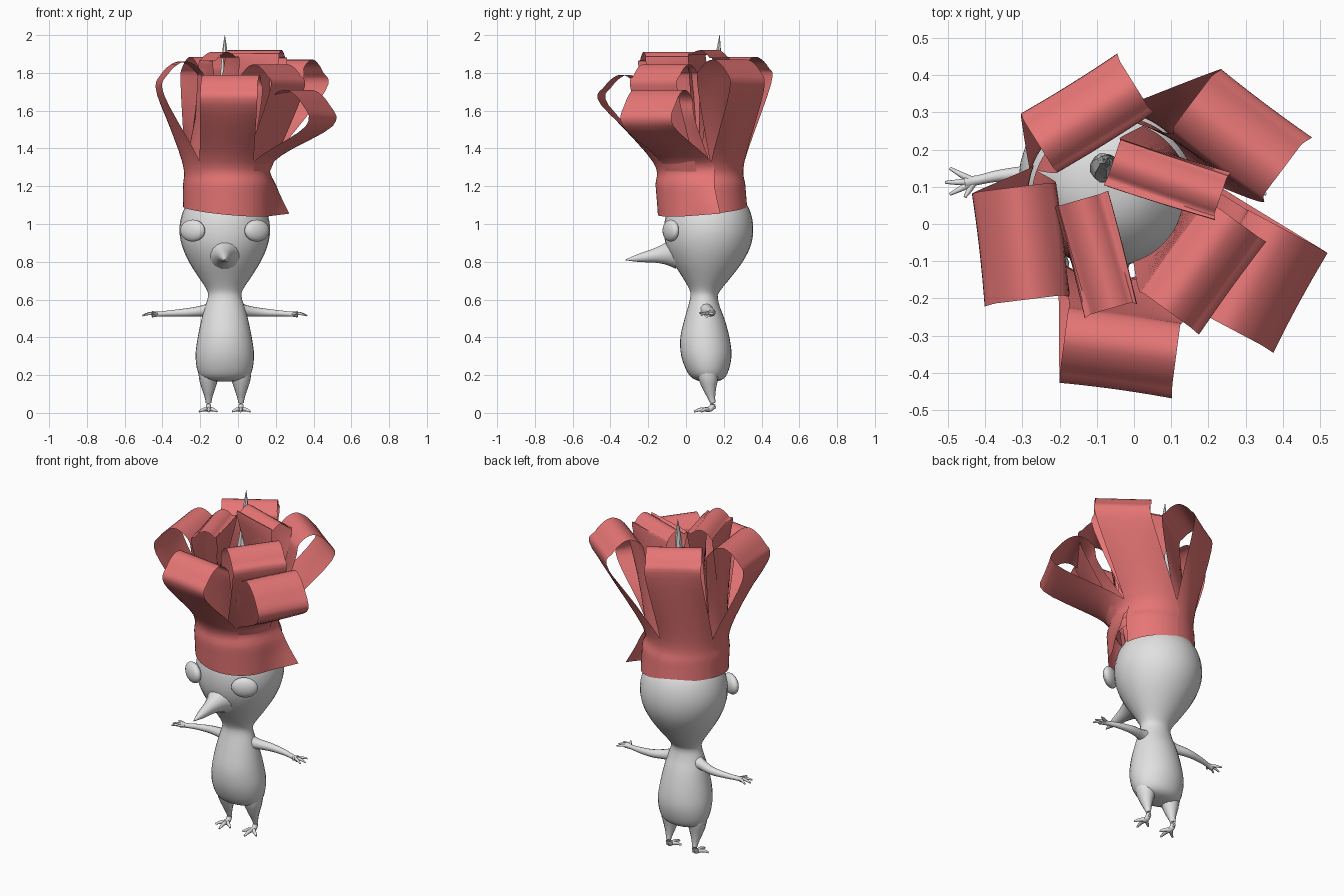
import bpy, bmesh, math
from mathutils import Vector, Matrix

if "Cube" in bpy.data.objects:
    bpy.data.objects.remove(bpy.data.objects["Cube"])

CX, CY = -0.07, 0.12


def material(name, rgb):
    m = bpy.data.materials.new(name)
    m.diffuse_color = (*rgb, 1)
    m.use_nodes = True
    m.node_tree.nodes["Principled BSDF"].inputs["Base Color"].default_value = m.diffuse_color
    return m


GREY = material("plain grey", (0.75, 0.75, 0.75))
RED = material("ribbon red", (0.8, 0.18, 0.18))


def finish(bm, name, mat, angle=50):
    bmesh.ops.recalc_face_normals(bm, faces=bm.faces)
    me = bpy.data.meshes.new(name)
    bm.to_mesh(me)
    bm.free()
    me.materials.append(mat)
    ob = bpy.data.objects.new(name, me)
    bpy.context.collection.objects.link(ob)
    bpy.ops.object.select_all(action='DESELECT')
    ob.select_set(True)
    bpy.context.view_layer.objects.active = ob
    bpy.ops.object.shade_smooth_by_angle(angle=math.radians(angle))
    return ob


def skin(rows, name, mat, closed=True):
    """Joins rows of points into a surface; closed rows become capped rings."""
    bm = bmesh.new()
    vs = [[bm.verts.new(p) for p in r] for r in rows]
    n = len(rows[0])
    for a, b in zip(vs, vs[1:]):
        for i in range(n if closed else n - 1):
            j = (i + 1) % n
            bm.faces.new((a[i], a[j], b[j], b[i]))
    if closed:
        bm.faces.new(vs[0])
        bm.faces.new(vs[-1])
    return finish(bm, name, mat)


def spline(keys, steps):
    """Catmull-Rom through keys, which are lists of vectors."""
    out = []
    k = [keys[0]] + keys + [keys[-1]]
    for i in range(1, len(k) - 2):
        for s in range(steps):
            t = s / steps
            out.append([0.5 * (2 * b + (c - a) * t + (2 * a - 5 * b + 4 * c - d) * t * t
                               + (3 * b - a - 3 * c + d) * t ** 3)
                        for a, b, c, d in zip(*k[i - 1:i + 3])])
    return out + [keys[-1]]


def tube(name, pts, sides=12, steps=4):
    """Round tapered limb from (x, y, z, radius) points."""
    path = [p[0] for p in spline([[Vector(p)] for p in pts], steps)]
    rows = []
    for i, p in enumerate(path):
        d = (path[min(i + 1, len(path) - 1)] - path[max(i - 1, 0)]).to_3d()
        q = d.to_track_quat('Z', 'Y')
        r = max(p[3], 0.001)
        rows.append([p.to_3d() + q @ Vector((r * math.cos(a), r * math.sin(a), 0))
                     for a in (2 * math.pi * j / sides for j in range(sides))])
    return skin(rows, name, GREY)


# body and head: rings of (z, x radius, y radius, y centre)
rings = [(0.165, 0.03, 0.03, 0.12), (0.175, 0.10, 0.07, 0.12), (0.21, 0.14, 0.105, 0.115),
         (0.3, 0.155, 0.133, 0.108), (0.4, 0.143, 0.13, 0.10), (0.5, 0.122, 0.105, 0.098),
         (0.56, 0.105, 0.085, 0.095), (0.62, 0.088, 0.072, 0.096), (0.66, 0.10, 0.088, 0.103),
         (0.72, 0.14, 0.13, 0.11), (0.8, 0.19, 0.185, 0.115), (0.88, 0.225, 0.223, 0.118),
         (0.96, 0.24, 0.236, 0.12), (1.04, 0.23, 0.228, 0.12), (1.11, 0.198, 0.198, 0.12),
         (1.17, 0.14, 0.14, 0.12), (1.2, 0.085, 0.085, 0.125), (1.212, 0.02, 0.02, 0.13)]
rows = []
for (v,) in spline([[Vector(r)] for r in rings], 3):
    z, rx, ry, cy = v
    rows.append([Vector((CX + rx * math.cos(a), cy + ry * math.sin(a), z))
                 for a in (2 * math.pi * j / 32 for j in range(32))])
skin(rows, "body_and_head", GREY)

# pointed nose
tube("nose", [(CX, -0.06, 0.845, 0.085), (CX, -0.11, 0.84, 0.058), (CX, -0.17, 0.832, 0.038),
              (CX, -0.25, 0.82, 0.022), (CX, -0.32, 0.81, 0.002)], 14)

# stalk with pointed bud
tube("stalk", [(CX, 0.13, 1.18, 0.018), (CX, 0.14, 1.4, 0.018), (-0.08, 0.15, 1.55, 0.04),
               (-0.075, 0.165, 1.75, 0.024), (-0.07, 0.172, 1.9, 0.015),
               (-0.07, 0.178, 2.0, 0.001)], 6)

for s, side in ((-1, "left"), (1, "right")):
    # eye
    bm = bmesh.new()
    bmesh.ops.create_uvsphere(bm, u_segments=20, v_segments=12, radius=1)
    bm.transform(Matrix.Translation((CX + s * 0.17, -0.08, 0.965))
                 @ Matrix.Rotation(s * math.radians(28), 4, 'Z')
                 @ Matrix.Diagonal((0.073, 0.032, 0.058, 1)))
    finish(bm, side + "_eye", GREY)

    # arm with spread fingers
    def at(x, y, z, r):
        return (CX + s * x, y, z, r)
    tube(side + "_arm", [at(0.06, 0.10, 0.545, 0.05), at(0.115, 0.115, 0.54, 0.03),
                         at(0.2, 0.135, 0.532, 0.022), at(0.29, 0.13, 0.527, 0.016),
                         at(0.35, 0.118, 0.523, 0.013), at(0.385, 0.112, 0.522, 0.017)])
    for i, (x, y, z) in enumerate(((0.425, 0.15, 0.52), (0.437, 0.112, 0.515),
                                   (0.425, 0.08, 0.518), (0.385, 0.072, 0.53))):
        tube(f"{side}_finger_{i}", [at(0.36, 0.115, 0.523, 0.01),
                                    at((x + 0.36) / 2, (y + 0.113) / 2, 0.526, 0.008),
                                    at(x, y, z, 0.004)], 8, 3)

    # leg and foot
    tube(side + "_leg", [at(0.075, 0.115, 0.25, 0.065), at(0.085, 0.118, 0.19, 0.055),
                         at(0.086, 0.125, 0.13, 0.036), at(0.086, 0.135, 0.08, 0.02),
                         at(0.086, 0.142, 0.045, 0.014), at(0.086, 0.13, 0.022, 0.015),
                         at(0.086, 0.105, 0.017, 0.013)])
    for i, (x, y) in enumerate(((0.04, 0.085), (0.083, 0.042), (0.135, 0.08))):
        tube(f"{side}_toe_{i}", [at(0.086, 0.122, 0.018, 0.012),
                                 at((x + 0.086) / 2, (y + 0.115) / 2, 0.018, 0.01),
                                 at(x, y, 0.007, 0.005)], 8, 3)
    tube(side + "_heel", [at(0.086, 0.13, 0.03, 0.013), at(0.086, 0.158, 0.03, 0.006)], 8, 2)


US = [i / 6 - 1 for i in range(13)]


def arc(angle, r, height, flare=0.0):
    """Row of points around the hat band; height may be a function of the angle."""
    row = []
    for u in US:
        a = math.radians(angle + 36 * u)
        z = height(a) if callable(height) else height
        rr = r + flare * max(0, u) ** 2
        row.append(Vector((-0.053 + rr * math.cos(a),
                           0.085 - 0.08 * (z - 1.1) + rr * math.sin(a), z)))
    return row


def hem(a):
    return 1.07 - 0.022 * math.cos(a) + 0.022 * math.sin(a)


def ribbon(name, angle, mid, facing, top, depth, outer=True, flare=0.0):
    """Strip rising from the band, curling over in a loop and returning inside."""
    f = math.radians(facing)
    n, t = Vector((math.cos(f), math.sin(f), 0)), Vector((-math.sin(f), math.cos(f), 0))

    def line(off, drop):
        p = Vector((*mid, top - drop * depth)) - n * off * depth
        return [p + t * u * 0.152 for u in US]
    r = 0.243 if outer else 0.205
    keys = [arc(angle, r - 0.005, hem, flare), arc(angle, r - 0.005, 1.2, flare * 0.3)] if outer else []
    keys += [arc(angle, r, 1.33 if outer else 1.24), line(0, 0.8), line(0.1, 0.3),
             line(0.5, 0), line(0.88, 0.2), line(1, 0.65), arc(angle, r - 0.02, 1.32 if outer else 1.2)]
    skin(spline(keys, 5), name, RED, closed=False)


# outer ribbons, which together form the hat band
ribbon("front_ribbon", 268, (-0.05, -0.43), 262.5, 1.79, 0.2)
ribbon("right_ribbon", 340, (0.43, -0.20), 332, 1.71, 0.24, flare=0.1)
ribbon("back_right_ribbon", 52, (0.34, 0.32), 53, 1.87, 0.21)
ribbon("back_left_ribbon", 124, (-0.175, 0.37), 122, 1.885, 0.18)
ribbon("left_ribbon", 196, (-0.41, -0.065), 187, 1.86, 0.22)
# inner ribbons
ribbon("inner_right_ribbon", 322, (0.255, -0.165), 324, 1.845, 0.19, False)
ribbon("inner_left_ribbon", 238, (-0.17, -0.10), 196, 1.91, 0.14, False)
ribbon("inner_back_ribbon", 32, (0.11, 0.185), 71, 1.92, 0.13, False)
